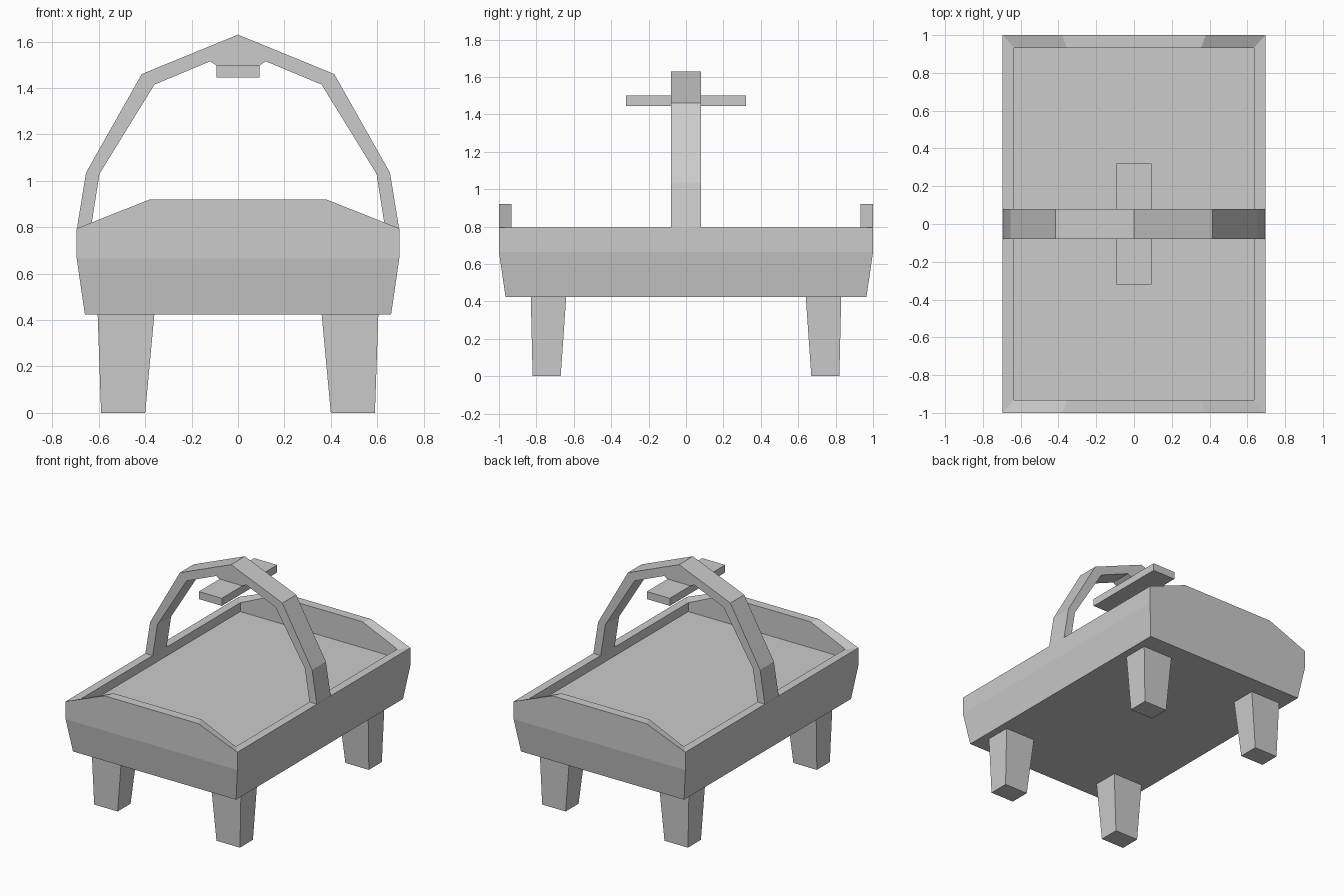
import bpy, bmesh

if "Cube" in bpy.data.objects:
    bpy.data.objects.remove(bpy.data.objects["Cube"])


def finish(name, bm):
    bmesh.ops.recalc_face_normals(bm, faces=bm.faces)
    mesh = bpy.data.meshes.new(name)
    bm.to_mesh(mesh)
    bm.free()
    obj = bpy.data.objects.new(name, mesh)
    bpy.context.collection.objects.link(obj)
    return obj


def loft(name, rings):
    """Skin a list of equal-length point rings and cap both ends."""
    bm = bmesh.new()
    loops = [[bm.verts.new(p) for p in ring] for ring in rings]
    for a, b in zip(loops, loops[1:]):
        for i in range(len(a)):
            j = (i + 1) % len(a)
            bm.faces.new((a[i], a[j], b[j], b[i]))
    bm.faces.new(loops[0])
    bm.faces.new(loops[-1])
    return finish(name, bm)


def rect(x0, x1, y0, y1, z):
    return [(x0, y0, z), (x1, y0, z), (x1, y1, z), (x0, y1, z)]


def tray_ring(x, y, z, peak_x, peak_z):
    """Rectangle with two extra points on each short end for the raised board."""
    end = [(-x, z), (-peak_x, peak_z), (peak_x, peak_z), (x, z)]
    return ([(px, -y, pz) for px, pz in end] +
            [(px, y, pz) for px, pz in reversed(end)])


# Tray: flared outside, raised ends, thick rim, shallow floor
loft("tray", [
    tray_ring(0.66, 0.965, 0.425, 0.38, 0.425),
    tray_ring(0.695, 1.0, 0.665, 0.38, 0.665),
    tray_ring(0.695, 1.0, 0.795, 0.38, 0.92),
    tray_ring(0.635, 0.933, 0.795, 0.355, 0.92),
    tray_ring(0.635, 0.933, 0.73, 0.355, 0.73),
])

# Four tapered legs
for sx, side in ((-1, "left"), (1, "right")):
    for sy, end in ((-1, "front"), (1, "back")):
        loft(f"{end}_{side}_leg", [
            rect(sx * 0.40, sx * 0.59, sy * 0.67, sy * 0.82, 0.0),
            rect(sx * 0.36, sx * 0.605, sy * 0.64, sy * 0.83, 0.43),
        ])

# Arched handle with a small mount under its crown
outer = [(0.695, 0.79), (0.655, 1.035), (0.415, 1.46)]
inner = [(0.09, 1.495), (0.12, 1.515), (0.36, 1.415), (0.597, 1.03), (0.635, 0.79)]
profile = (outer + [(0, 1.63)] + [(-x, z) for x, z in reversed(outer)] +
           [(-x, z) for x, z in reversed(inner)] + inner)
loft("handle", [[(x, y, z) for x, z in profile] for y in (-0.08, 0.08)])

# Flat hand grip bar below the crown
loft("grip_bar", [rect(-0.093, 0.093, -0.32, 0.32, z) for z in (1.445, 1.50)])
